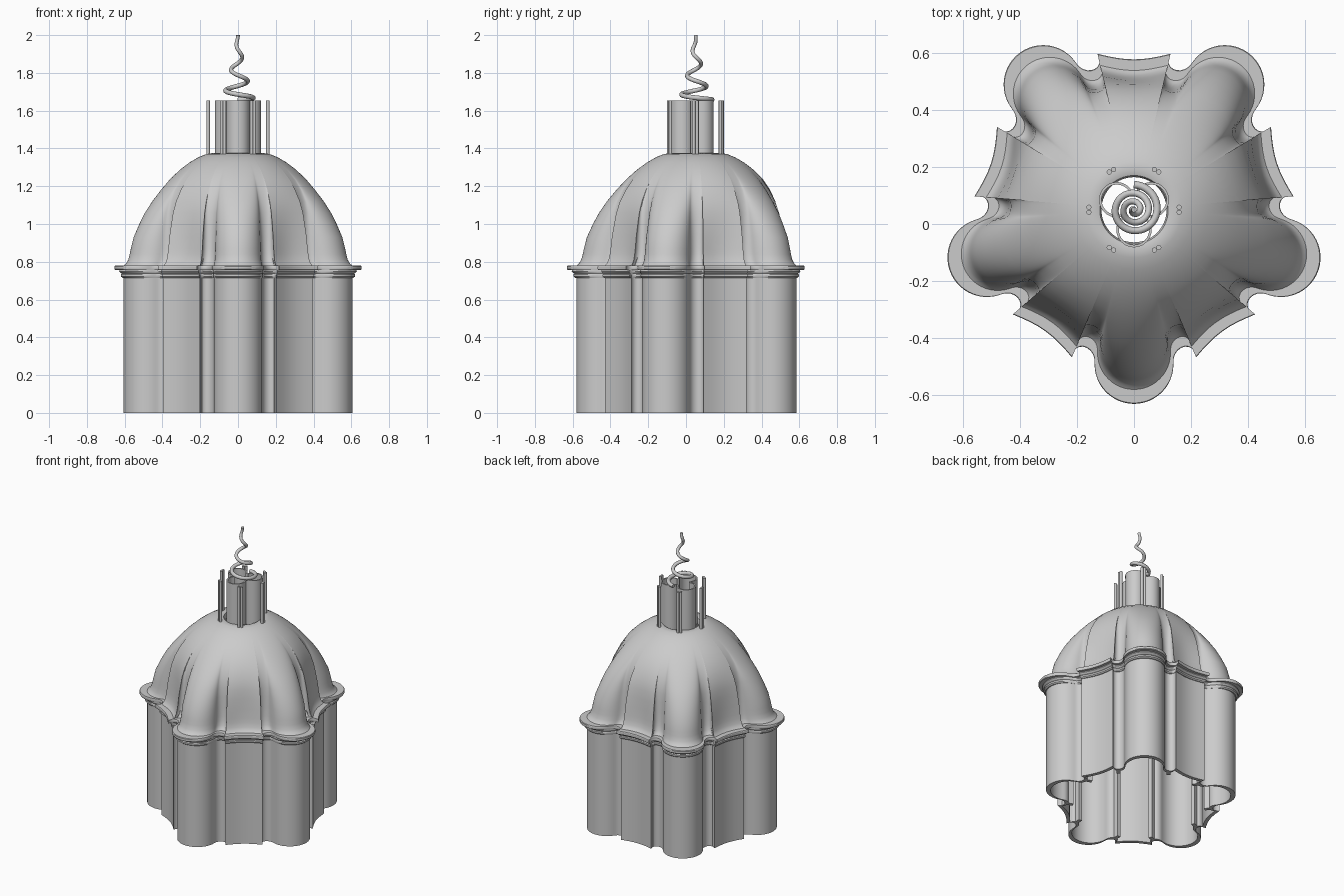
import bpy, bmesh, math
from math import sin, cos, pi, radians
from mathutils import Vector, Matrix

if "Cube" in bpy.data.objects:
    bpy.data.objects.remove(bpy.data.objects["Cube"])

stone = bpy.data.materials.new("pale_grey_stone")
stone.use_nodes = True
grey = (0.6, 0.6, 0.6, 1)
stone.diffuse_color = grey
stone.node_tree.nodes["Principled BSDF"].inputs["Base Color"].default_value = grey

CENTER = Vector((0, 0.05, 0))
LOBES = 5


def finish(name, bm, angle=30):
    bmesh.ops.recalc_face_normals(bm, faces=bm.faces)
    mesh = bpy.data.meshes.new(name)
    bm.to_mesh(mesh)
    bm.free()
    mesh.materials.append(stone)
    obj = bpy.data.objects.new(name, mesh)
    obj.location = CENTER
    bpy.context.collection.objects.link(obj)
    bpy.ops.object.select_all(action="DESELECT")
    obj.select_set(True)
    bpy.context.view_layer.objects.active = obj
    bpy.ops.object.shade_smooth_by_angle(angle=radians(angle))
    return obj


def bridge(name, rings, closed=True):
    """Skin a series of closed rings; closed joins the last ring to the first."""
    bm = bmesh.new()
    loops = [[bm.verts.new(p) for p in ring] for ring in rings]
    pairs = list(zip(loops, loops[1:]))
    if closed:
        pairs.append((loops[-1], loops[0]))
    for a, b in pairs:
        n = len(a)
        for i in range(n):
            j = (i + 1) % n
            bm.faces.new((a[i], a[j], b[j], b[i]))
    return finish(name, bm)


def plan():
    """Five round lobes, each flanked by hollow notches, joined by bowed panels."""
    lobe_r, lobe_d = 0.128, 0.502
    start, corner = Vector((0.49, lobe_r)), Vector((0.479, 0.2015))
    lobe = [Vector((lobe_d + lobe_r * cos(a), lobe_r * sin(a)))
            for a in (pi / 2 * k / 12 for k in range(-12, 13))]
    notch = []
    for k in range(11):
        a = pi * k / 10
        p = start.lerp(corner, (1 - cos(a)) / 2)
        notch.append(p - Vector((0.04 * sin(a), 0)))
    before = [Vector((p.x, -p.y)) for p in reversed(notch)]
    # panel runs to the mirrored corner of the following lobe
    turn = Matrix.Rotation(2 * pi / LOBES, 2)
    far = turn @ Vector((corner.x, -corner.y))
    inward = -(corner + far).normalized()
    panel = [corner.lerp(far, k / 8) + inward * 0.018 * sin(pi * k / 8)
             for k in range(1, 8)]
    sector = before + lobe + notch + panel
    return [Matrix.Rotation(-pi / 2 + 2 * pi * i / LOBES, 2) @ p
            for i in range(LOBES) for p in sector]


PLAN = plan()


def section(scale, z, roundness=0):
    return [(p.lerp(p.normalized() * 0.6, roundness) * scale).to_3d() + Vector((0, 0, z))
            for p in PLAN]


# Hollow lobed wall
bridge("wall", [section(s, z) for s, z in
                ((1, 0), (1, 0.73), (0.95, 0.73), (0.95, 0))])

# Stepped cornice around the wall top
bridge("cornice", [section(s, z) for s, z in (
    (0.95, 0.715), (1.01, 0.715), (1.025, 0.722), (1.025, 0.733), (1.015, 0.738),
    (1.03, 0.742), (1.04, 0.749), (1.035, 0.757), (1.075, 0.757), (1.08, 0.761),
    (1.08, 0.776), (1.075, 0.78), (0.95, 0.78))])

# Dome shell: flared foot, lobes melting into a round crown with an open eye
outer = [(1.0, 0.78), (0.98, 0.79), (0.96, 0.81), (0.947, 0.84), (0.937, 0.87),
         (0.915, 0.93), (0.87, 1.0), (0.825, 1.06), (0.765, 1.12), (0.69, 1.18),
         (0.61, 1.235), (0.52, 1.285), (0.43, 1.325), (0.35, 1.353), (0.28, 1.37),
         (0.23, 1.375), (0.2, 1.37), (0.19, 1.35)]
inner = [(max(s - 0.045, 0.19), z - 0.035) for s, z in outer[4:-1]]
inner = [(0.95, 0.78)] + inner
profile = outer + inner[::-1]


def melt(z):
    t = min(max((z - 0.86) / 0.47, 0), 1)
    return t * t * (3 - 2 * t)


bridge("dome", [section(s, z, melt(z)) for s, z in profile])

# Slim posts inside the wall, one behind each notch
bm = bmesh.new()
for i in range(LOBES):
    for side in (-1, 1):
        m = (Matrix.Rotation(-pi / 2 + 2 * pi * i / LOBES, 4, "Z")
             @ Matrix.Translation((0.415, side * 0.16, 0.365))
             @ Matrix.Diagonal((0.05, 0.025, 0.73, 1)))
        bmesh.ops.create_cube(bm, size=1, matrix=m)
finish("inner_posts", bm)


# Three-lobed lantern tube
def trefoil(radius, z):
    ring, dist = [], 0.07
    # each arc stops where neighbouring circles meet
    reach = pi / 3 + math.asin(dist * sin(pi / 3) / radius) if radius > dist * sin(pi / 3) \
        else pi * 0.8
    reach = min(reach, pi * 0.75)
    for i in range(3):
        base = -pi / 2 + 2 * pi * i / 3
        for k in range(25):
            a = base - reach + 2 * reach * k / 24
            ring.append((dist * cos(base) + radius * cos(a),
                         dist * sin(base) + radius * sin(a), z))
    return ring


bridge("lantern", [trefoil(0.062, 1.34), trefoil(0.062, 1.655),
                   trefoil(0.053, 1.655), trefoil(0.053, 1.34)])

# Six pairs of thin rods around the lantern
bm = bmesh.new()
for i in range(6):
    for side in (-1, 1):
        m = (Matrix.Rotation(pi * i / 3, 4, "Z")
             @ Matrix.Translation((0.158, side * 0.009, 1.51)))
        bmesh.ops.create_cone(bm, cap_ends=True, segments=12, radius1=0.009,
                              radius2=0.009, depth=0.29, matrix=m)
finish("lantern_rods", bm, 40)

# Tapering spiral finial
curve = bpy.data.curves.new("spiral_finial", "CURVE")
curve.dimensions = "3D"
curve.bevel_depth = 0.012
curve.bevel_resolution = 3
curve.use_fill_caps = True
spline = curve.splines.new("POLY")
STEPS, TURNS = 120, 3
spline.points.add(STEPS)
for k, point in enumerate(spline.points):
    t = k / STEPS
    a = pi / 2 - 2 * pi * TURNS * t
    r = 0.088 * (1 - t)
    point.co = (r * cos(a), r * sin(a), 1.658 + 0.342 * t ** 1.4, 1)
    point.radius = 1.1 - 0.3 * t
spline.use_smooth = True
curve.materials.append(stone)
finial = bpy.data.objects.new("spiral_finial", curve)
finial.location = CENTER
bpy.context.collection.objects.link(finial)
